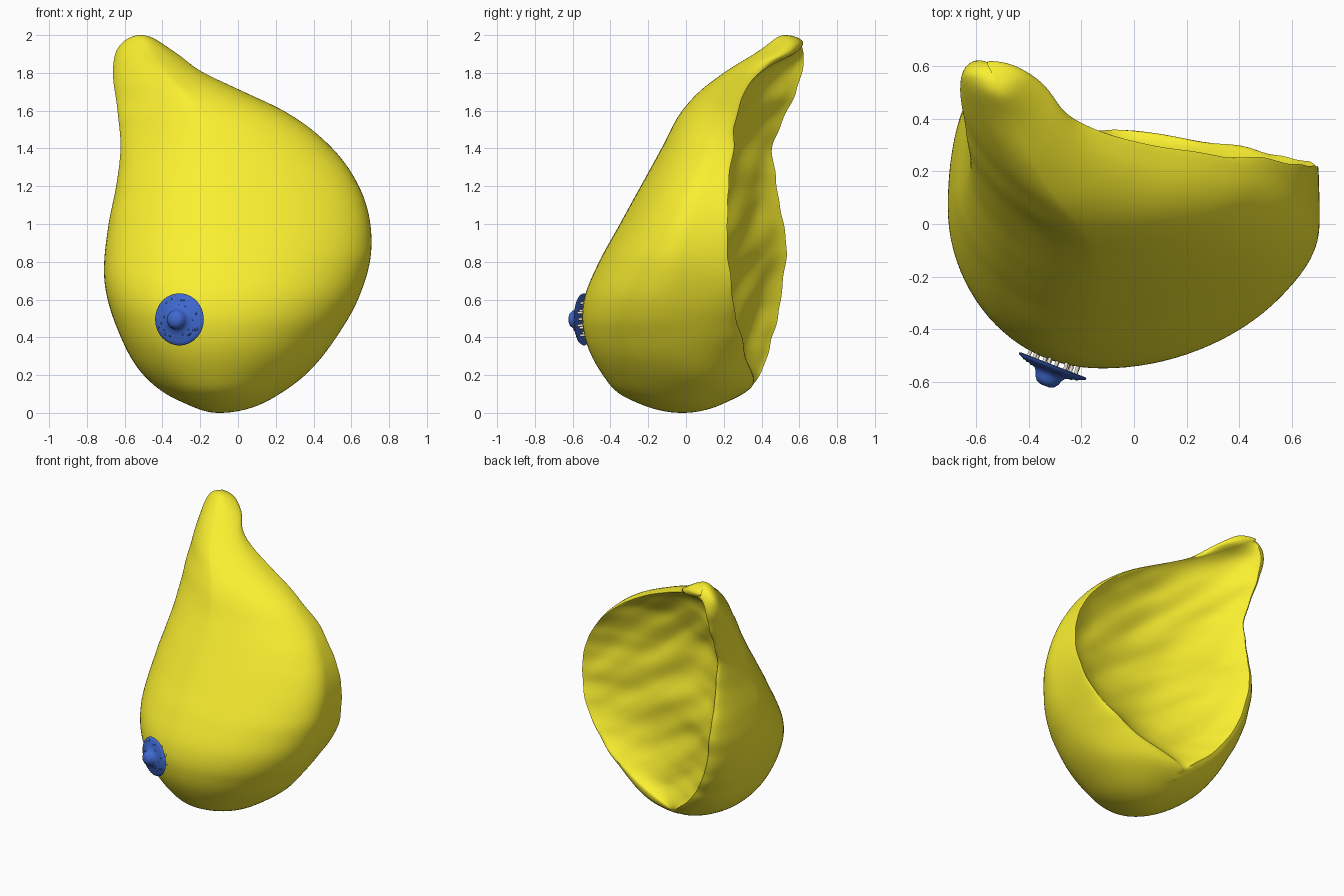
import bpy, bmesh, math, random
from mathutils import Vector, noise

if "Cube" in bpy.data.objects:
    bpy.data.objects.remove(bpy.data.objects["Cube"])

random.seed(4)


def material(name, color):
    m = bpy.data.materials.new(name)
    m.diffuse_color = (*color, 1)
    m.use_nodes = True
    m.node_tree.nodes["Principled BSDF"].inputs["Base Color"].default_value = m.diffuse_color
    return m


yellow = material("yellow", (0.96, 0.87, 0.03))
blue = material("blue", (0.05, 0.14, 0.62))
cream = material("cream", (0.85, 0.78, 0.65))


def finish(bm, name, mat, angle=50):
    bmesh.ops.recalc_face_normals(bm, faces=bm.faces)
    me = bpy.data.meshes.new(name)
    bm.to_mesh(me)
    bm.free()
    ob = bpy.data.objects.new(name, me)
    bpy.context.collection.objects.link(ob)
    me.materials.append(mat)
    bpy.ops.object.select_all(action='DESELECT')
    ob.select_set(True)
    bpy.context.view_layer.objects.active = ob
    bpy.ops.object.shade_smooth_by_angle(angle=math.radians(angle))
    return ob


def to_t(z):
    return math.acos(max(-1, min(1, 1 - z)))


def curve(keys):
    """Smooth interpolation of (height, value) pairs, rounded at both poles."""
    T = [to_t(k[0]) for k in keys]
    V = [k[1] for k in keys]
    n = len(T)
    H = [T[i + 1] - T[i] for i in range(n - 1)]
    sl = [(V[i + 1] - V[i]) / H[i] for i in range(n - 1)]
    M = [sl[0]] + [(sl[i] * H[i + 1] + sl[i + 1] * H[i]) / (H[i] + H[i + 1])
                   for i in range(n - 2)] + [sl[-1]]

    def f(t):
        i = 0
        while i < n - 2 and t > T[i + 1]:
            i += 1
        h = H[i]
        s = (t - T[i]) / h
        return ((2*s**3 - 3*s*s + 1) * V[i] + (s**3 - 2*s*s + s) * h * M[i]
                + (3*s*s - 2*s**3) * V[i + 1] + (s**3 - s*s) * h * M[i + 1])
    return f


# silhouette profiles by height: left, right and front extents
left = curve([(0, -.10), (.05, -.28), (.1, -.38), (.2, -.5), (.4, -.62), (.7, -.707),
              (1, -.685), (1.2, -.645), (1.4, -.622), (1.6, -.638), (1.8, -.662), (1.9, -.65), (2, -.52)])
right = curve([(0, -.10), (.05, .13), (.1, .22), (.2, .355), (.4, .52), (.6, .635), (.87, .706),
               (1.2, .64), (1.4, .5), (1.6, .24), (1.7, .03), (1.8, -.18), (1.9, -.32), (2, -.52)])
front = curve([(0, -.02), (.05, -.25), (.1, -.35), (.2, -.44), (.4, -.535), (.5, -.55), (.6, -.54),
               (.8, -.46), (1, -.35), (1.4, -.13), (1.6, -.02), (1.7, .07), (1.8, .2), (1.9, .36), (2, .53)])
front_x = curve([(0, -.1), (.5, -.12), (1.2, -.12), (1.6, -.2), (1.8, -.37), (1.9, -.45), (2, -.52)])
# how far back the widest points sit, between front and rim
wide_l = curve([(0, .5), (.2, .55), (1.2, .57), (1.6, .65), (1.8, .75), (2, .7)])
wide_r = curve([(0, .5), (.2, .6), (.9, .65), (1.6, .75), (1.9, .55), (2, .5)])
# flattening of the front left flank, 1 = elliptical, 2 = straight
flat_l = curve([(0, 1), (.9, 1), (1.2, 1.1), (1.5, 1.35), (1.8, 1.4), (2, 1)])
# rim of the open back, left and right edges
rim_lx = curve([(0, -.1), (.05, -.12), (.15, -.16), (.3, -.33), (.6, -.51), (.9, -.57), (1.4, -.58), (1.7, -.6), (1.87, -.59), (1.94, -.555), (2, -.52)])
rim_ly = curve([(0, -.02), (.05, .2), (.15, .355), (.3, .43), (.6, .5), (.9, .53), (1.2, .48), (1.4, .46), (1.7, .585), (1.9, .622), (1.95, .61), (2, .53)])
rim_rx = curve([(0, -.1), (.05, -.1), (.15, -.12), (.3, .25), (.6, .61), (.9, .7), (1.1, .675), (1.4, .48), (1.65, .12), (1.75, -.1), (1.85, -.34), (1.9, -.45), (1.94, -.53), (2, -.52)])
rim_ry = curve([(0, -.02), (.05, .2), (.15, .355), (.3, .315), (.6, .25), (.9, .22), (1.1, .22), (1.4, .25), (1.65, .29), (1.75, .34), (1.85, .47), (1.9, .57), (1.94, .614), (2, .53)])
sag = curve([(0, 0), (.15, 0), (.3, .08), (.6, .16), (.9, .19), (1.3, .18), (1.6, .13), (1.8, .07), (1.93, 0), (2, 0)])


def section(t):
    z = 1 - math.cos(t)
    xl, xr, xf, yf = left(t), right(t), front_x(t), front(t)
    L = Vector((rim_lx(t), rim_ly(t), z))
    R = Vector((rim_rx(t), rim_ry(t), z))
    depth = max(0, sag(t)) if .15 < z < 1.93 else 0
    wob = 0.012 * noise.noise(Vector((3, 1, z * 9))) * min(1, depth * 8)
    L.y += wob
    R.y -= wob
    yl, yr = yf + (L.y - yf) * wide_l(t), yf + (R.y - yf) * wide_r(t)
    e = flat_l(t)
    quarter = math.pi / 2
    pts = []
    for i in range(14):      # left rim to widest left
        a = quarter * (1 - i / 14)
        pts.append((xl + (L.x - xl) * (1 - math.cos(a)), yl + (L.y - yl) * math.sin(a), z))
    for i in range(24):      # widest left to front
        a = quarter * i / 24
        pts.append((xf + (xl - xf) * math.cos(a) ** e, yl + (yf - yl) * math.sin(a) ** e, z))
    for i in range(24):      # front to widest right
        a = quarter * (1 - i / 24)
        pts.append((xf + (xr - xf) * math.cos(a), yr + (yf - yr) * math.sin(a), z))
    for i in range(14):      # widest right to right rim
        a = quarter * i / 14
        pts.append((xr + (R.x - xr) * (1 - math.cos(a)), yr + (R.y - yr) * math.sin(a), z))
    c = L - R
    nrm = Vector((c.y, -c.x, 0)).normalized() if c.length > 1e-6 else Vector((0, -1, 0))
    if nrm.y > 0:
        nrm = -nrm
    for i in range(44):      # hollow back with folds running from the tail
        u = i / 44
        p = R + c * u
        w = 1 - (2 * u - 1) ** 2
        fold = noise.noise(Vector(((p.x - z) * 1.3, (z + p.x * .75) * 6, 2)))
        p += nrm * (depth * w ** .9 + .025 * fold * min(1, w * 2.5) * min(1, depth * 6))
        pts.append(p)
    return pts


# body: lofted sections closed at both poles
bm = bmesh.new()
rows = 120
rings = [[bm.verts.new(p) for p in section(math.pi * k / rows)] for k in range(1, rows)]
n = len(rings[0])
for a, b in zip(rings, rings[1:]):
    for i in range(n):
        bm.faces.new((a[i], a[(i + 1) % n], b[(i + 1) % n], b[i]))
for ring, tip in ((rings[0], (-.1, -.02, 0)), (rings[-1], (-.52, .53, 2))):
    v = bm.verts.new(tip)
    for i in range(n):
        bm.faces.new((ring[i], ring[(i + 1) % n], v))
finish(bm, "body", yellow)

# front disc frame
axis = Vector((-.36, -.93, 0)).normalized()
side = Vector((0, 0, 1)).cross(axis).normalized()
up = Vector((0, 0, 1))
center = Vector((-.315, -.553, .495))


def on_disc(r, a, h):
    return center + side * (r * math.cos(a)) + up * (r * math.sin(a)) + axis * h


# front disc with raised centre, turned from a profile
profile = [(.018, .068), (.036, .06), (.048, .045), (.052, .03), (.062, .016), (.088, .008), (.118, -.001),
           (.135, -.008), (.138, -.014), (.132, -.018), (.1, -.014), (.05, -.01)]
bm = bmesh.new()
seg = 48
rings = [[bm.verts.new(on_disc(r, j * math.tau / seg, h)) for j in range(seg)] for r, h in profile]
for a, b in zip(rings, rings[1:]):
    for j in range(seg):
        bm.faces.new((a[j], a[(j + 1) % seg], b[(j + 1) % seg], b[j]))
bm.faces.new(rings[0])
bm.faces.new(rings[-1])
finish(bm, "front_disc", blue)

# small bumps scattered on the disc
bm = bmesh.new()
for k in range(22):
    a, r = random.uniform(0, math.tau), random.uniform(.075, .125)
    p = on_disc(r, a, .023 - .2 * r)
    made = bmesh.ops.create_icosphere(bm, subdivisions=2, radius=random.uniform(.004, .007))
    bmesh.ops.translate(bm, verts=made["verts"], vec=p)
finish(bm, "disc_bumps", blue)

# cream tubes joining the disc to the body
bm = bmesh.new()
for k in range(18):
    a = k * math.tau / 18
    r = .105 if k % 2 else .075
    p, q = on_disc(r * .95, a, -.008), on_disc(r * .9, a + .1, -.12)
    d = q - p
    mat = d.to_track_quat('Z', 'Y').to_matrix().to_4x4()
    mat.translation = (p + q) / 2
    bmesh.ops.create_cone(bm, cap_ends=True, segments=10, radius1=.007, radius2=.009,
                          depth=d.length, matrix=mat)
finish(bm, "connecting_tubes", cream)
